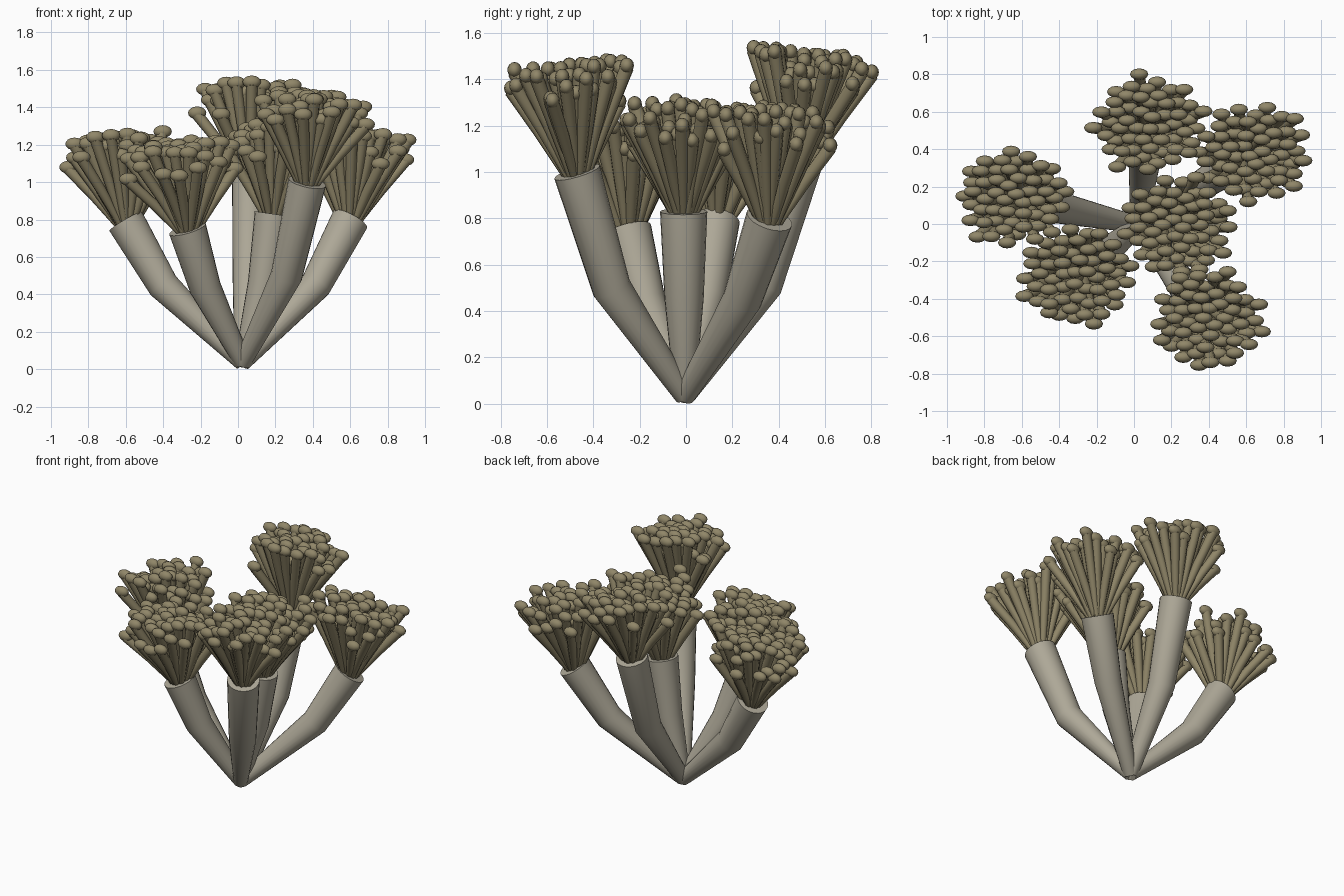
import bpy, bmesh, math, random
from mathutils import Vector, Matrix

if "Cube" in bpy.data.objects:
    bpy.data.objects.remove(bpy.data.objects["Cube"])

random.seed(4)

def material(name, color):
    m = bpy.data.materials.new(name)
    m.diffuse_color = color
    m.use_nodes = True
    m.node_tree.nodes["Principled BSDF"].inputs["Base Color"].default_value = m.diffuse_color
    return m

STONE = material("stone", (0.42, 0.39, 0.31, 1))
FLESH = material("flesh", (0.28, 0.24, 0.14, 1))
BASE = Vector((0.025, -0.005, 0.035))

def finish(bm, name, mat):
    me = bpy.data.meshes.new(name)
    bm.to_mesh(me)
    bm.free()
    ob = bpy.data.objects.new(name, me)
    bpy.context.collection.objects.link(ob)
    me.materials.append(mat)
    me.polygons.foreach_set("use_smooth", [len(p.vertices) <= 4 for p in me.polygons])
    return ob

def add_tube(bm, points, radii, sides):
    """Skin rings along a path and cap both ends."""
    rings = []
    for i, p in enumerate(points):
        a, b = points[max(i - 1, 0)], points[min(i + 1, len(points) - 1)]
        d1 = (p - a).normalized() if i else Vector()
        d2 = (b - p).normalized() if b != p else Vector()
        rot = (d1 + d2).to_track_quat('Z', 'Y').to_matrix()
        rings.append([bm.verts.new(p + rot @ Vector((radii[i] * math.cos(t), radii[i] * math.sin(t), 0)))
                      for t in (k * math.tau / sides for k in range(sides))])
    for r, s in zip(rings, rings[1:]):
        for k in range(sides):
            n = (k + 1) % sides
            bm.faces.new((r[k], r[n], s[n], s[k]))
    bm.faces.new(rings[0][::-1])
    bm.faces.new(rings[-1])

def stalk(i, top):
    # bent, widening stony branch
    mid = BASE.lerp(top, 0.68)
    mid.z = 0.25 + 0.25 * top.z
    bm = bmesh.new()
    add_tube(bm, [BASE, mid, top], [0.045, 0.085, 0.102], 20)
    finish(bm, f"stalk_{i}", STONE)

def head(i, top, count=54):
    # spray of tentacles in a spiral layout, each with a wide rounded tip
    out = Vector((top.x, top.y, 0)).normalized()
    arms, tips = bmesh.new(), bmesh.new()
    for k in range(count):
        t = (k + 0.5) / count
        ang = k * 2.39996 + i
        flat = Vector((math.cos(ang), math.sin(ang), 0)) * math.sqrt(t)
        root = top + flat * 0.045 - Vector((0, 0, 0.02))
        reach = Vector((flat.x * 0.30, flat.y * 0.27, 0)) * random.uniform(0.92, 1.03)
        height = random.uniform(0.455 - 0.19 * math.sqrt(t), 0.455) - 0.1 * reach.dot(out)
        tip = top + reach + out * 0.045 + Vector((0, 0, height))
        bend = root.lerp(tip, 0.5) + Vector((0, 0, 0.012))
        add_tube(arms, [root, bend, tip], [0.018, 0.028, 0.031], 8)
        place = Matrix.Translation(tip + Vector((0, 0, 0.01))) @ Matrix.Diagonal((0.049, 0.031, 0.034, 1))
        bmesh.ops.create_uvsphere(tips, u_segments=12, v_segments=8, radius=1, matrix=place)
    finish(arms, f"tentacles_{i}", FLESH)
    finish(tips, f"tentacle_tips_{i}", FLESH)

TOPS = [(-0.60, 0.13, 0.79), (-0.27, -0.25, 0.75), (0.37, -0.47, 1.00),
        (0.60, 0.36, 0.80), (0.07, 0.49, 1.05), (0.19, -0.01, 0.83)]
for i, p in enumerate(TOPS, 1):
    stalk(i, Vector(p))
    head(i, Vector(p))
